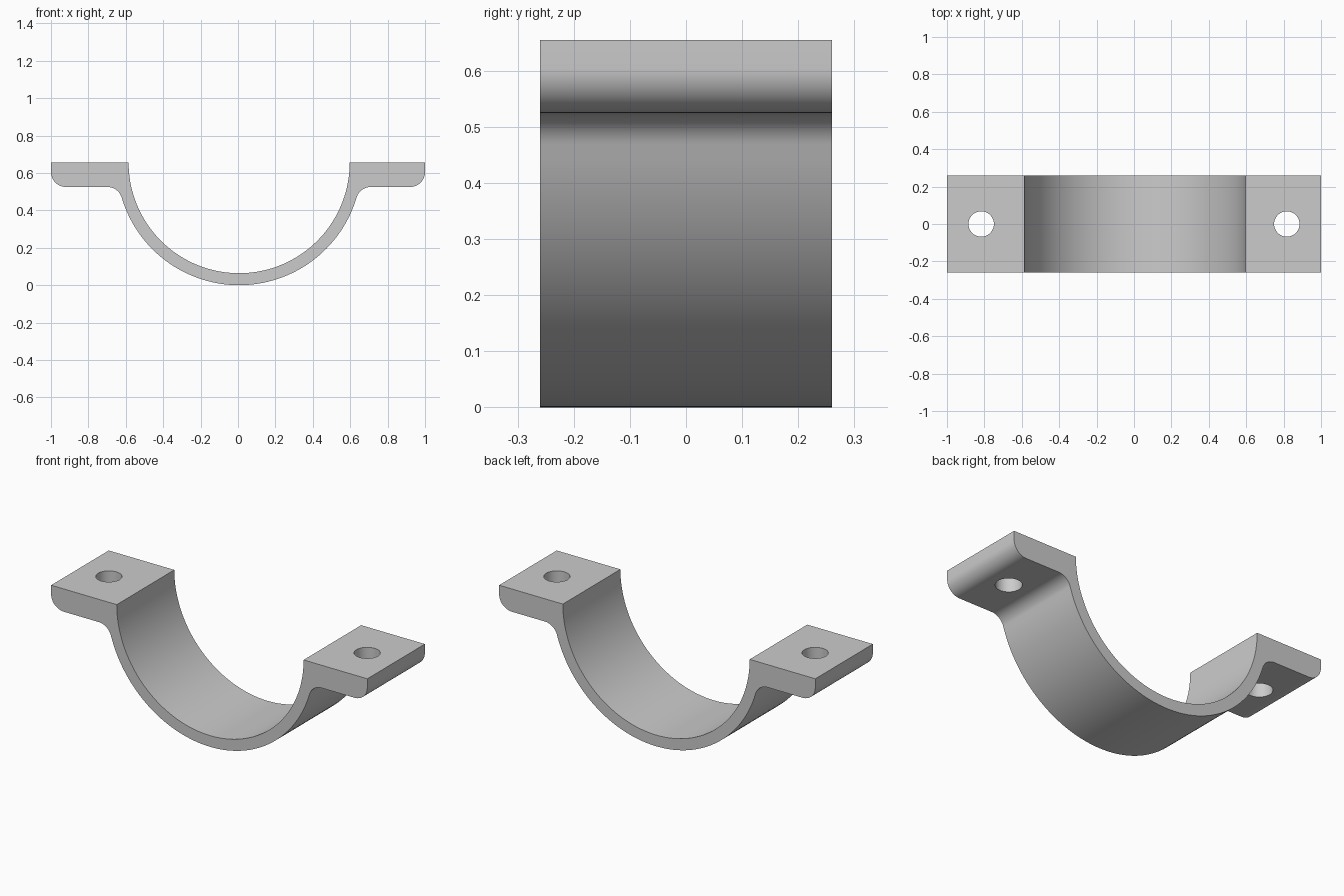
import bpy, bmesh
from math import sin, cos, pi, sqrt, atan2, radians

cube = bpy.data.objects.get("Cube")
if cube:
    bpy.data.objects.remove(cube, do_unlink=True)

TOP, UNDER = 0.655, 0.525      # flange top and underside heights
R_IN, R_OUT = 0.591, 0.655     # saddle radii
CX = 0.006                     # saddle centre
HALF_Y = 0.26
ROUND = 0.08                   # flange corner and fillet radius
HOLE_X, HOLE_R = 0.817, 0.068

grey = bpy.data.materials.new("plain grey")
grey.use_nodes = True
colour = (0.6, 0.6, 0.6, 1)
grey.diffuse_color = colour
grey.node_tree.nodes["Principled BSDF"].inputs["Base Color"].default_value = colour


def arc(cx, cz, r, a0, a1, n):
    """Points along an arc in the XZ plane."""
    steps = [a0 + (a1 - a0) * i / n for i in range(n + 1)]
    return [(cx + r * cos(a), cz + r * sin(a)) for a in steps]


# Cross-section: fillet centres touch both the saddle and the flange underside
drop = TOP - UNDER + ROUND
reach = sqrt((R_OUT + ROUND) ** 2 - drop ** 2)
tilt = atan2(drop, reach)

profile = arc(CX, TOP, R_IN, -pi, 0, 72)                                 # bore
profile += [(1, TOP)]
profile += arc(1 - ROUND, UNDER + ROUND, ROUND, 0, -pi / 2, 12)          # left end
profile += arc(CX + reach, UNDER - ROUND, ROUND, pi / 2, pi - tilt, 12)  # left fillet
profile += arc(CX, TOP, R_OUT, -tilt, -pi + tilt, 64)[1:-1]              # outer saddle
profile += arc(CX - reach, UNDER - ROUND, ROUND, tilt, pi / 2, 12)       # right fillet
profile += arc(-1 + ROUND, UNDER + ROUND, ROUND, -pi / 2, -pi, 12)       # right end
profile += [(-1, TOP)]

# Clamp body: extrude the cross-section along Y
bm = bmesh.new()
face = bm.faces.new([bm.verts.new((x, -HALF_Y, z)) for x, z in profile])
grown = bmesh.ops.extrude_face_region(bm, geom=[face])["geom"]
bmesh.ops.translate(bm, vec=(0, 2 * HALF_Y, 0),
                    verts=[v for v in grown if isinstance(v, bmesh.types.BMVert)])
bmesh.ops.recalc_face_normals(bm, faces=bm.faces)
mesh = bpy.data.meshes.new("clamp_strap")
bm.to_mesh(mesh)
bm.free()
mesh.materials.append(grey)
strap = bpy.data.objects.new("clamp_strap", mesh)
bpy.context.collection.objects.link(strap)

# Bolt holes through both flanges
cutters = []
for side, name in ((1, "left_hole_cutter"), (-1, "right_hole_cutter")):
    bpy.ops.mesh.primitive_cylinder_add(vertices=40, radius=HOLE_R, depth=0.4,
                                        location=(side * HOLE_X, 0, 0.6))
    cutter = bpy.context.object
    cutter.name = name
    cutter.hide_render = True
    cutter.data.materials.append(grey)
    cutters.append(cutter)
    cut = strap.modifiers.new(name, "BOOLEAN")
    cut.operation = "DIFFERENCE"
    cut.solver = "EXACT"
    cut.object = cutter

bpy.ops.object.select_all(action="DESELECT")
strap.select_set(True)
bpy.context.view_layer.objects.active = strap
for modifier in list(strap.modifiers):
    bpy.ops.object.modifier_apply(modifier=modifier.name)
for cutter in cutters:
    bpy.data.objects.remove(cutter, do_unlink=True)
bpy.ops.object.shade_smooth_by_angle(angle=radians(30))
